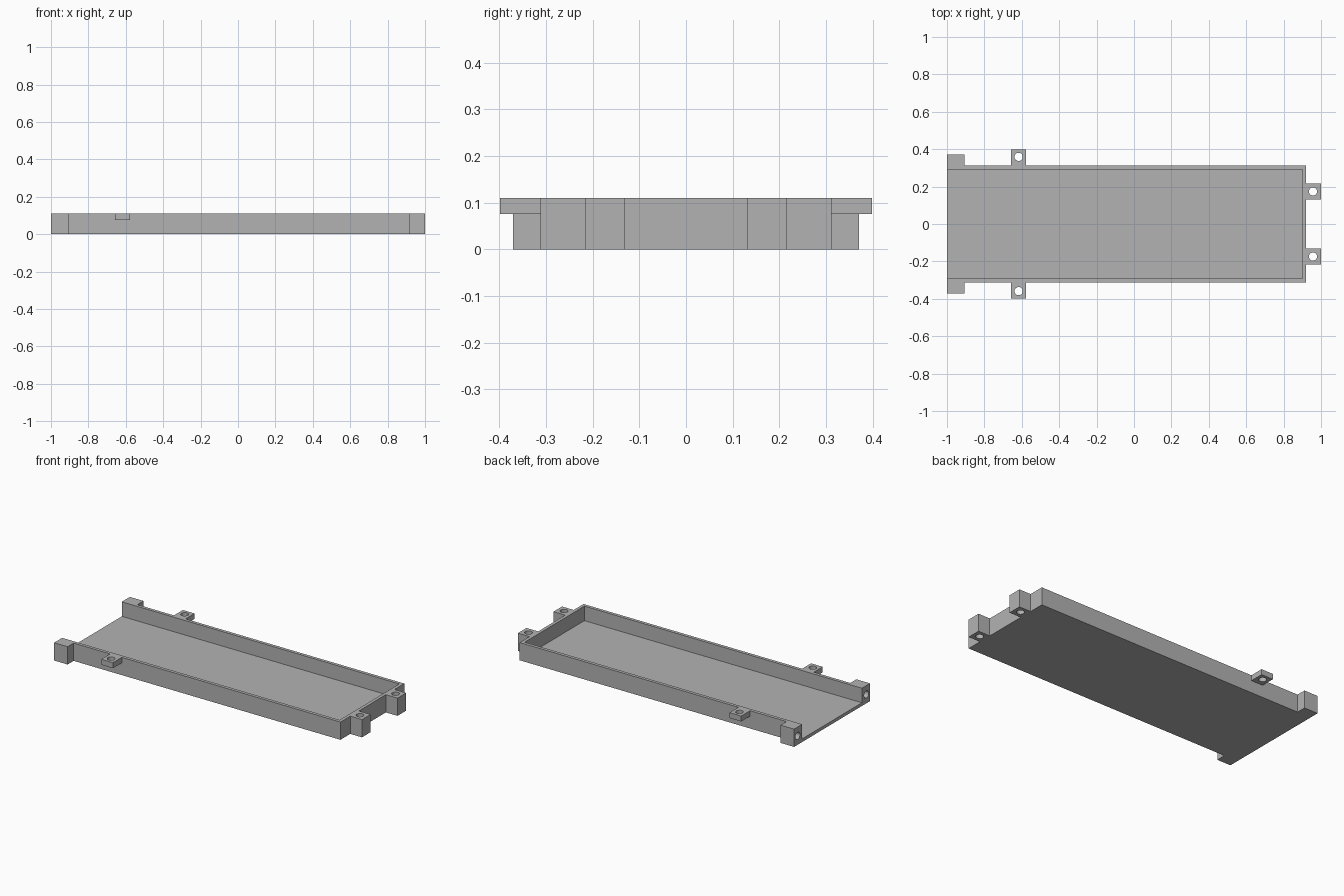
import bpy
import math

# Remove the default cube
cube = bpy.data.objects.get("Cube")
if cube:
    bpy.data.objects.remove(cube, do_unlink=True)

HEIGHT = 0.11
HALF_WIDTH = 0.312
WALL = 0.02
END = 0.92

grey = bpy.data.materials.new("plain_grey")
grey.use_nodes = True
colour = (0.45, 0.45, 0.45, 1)
grey.diffuse_color = colour
grey.node_tree.nodes["Principled BSDF"].inputs["Base Color"].default_value = colour


def box(name, x, y, z):
    """Box spanning the (low, high) pairs x, y and z."""
    spans = [sorted(s) for s in (x, y, z)]
    bpy.ops.mesh.primitive_cube_add(size=1, location=[sum(s) / 2 for s in spans])
    ob = bpy.context.object
    ob.name = name
    ob.scale = [s[1] - s[0] for s in spans]
    bpy.ops.object.transform_apply(location=False, rotation=False, scale=True)
    ob.data.materials.append(grey)
    return ob


def cylinder(centre, length, along_x=False):
    turn = (0, math.pi / 2, 0) if along_x else (0, 0, 0)
    bpy.ops.mesh.primitive_cylinder_add(vertices=32, radius=0.022, depth=length,
                                        location=centre, rotation=turn)
    ob = bpy.context.object
    ob.data.materials.append(grey)
    return ob


def cut(ob, cutter):
    """Subtract the cutter from the part, then discard it."""
    mod = ob.modifiers.new("cut", 'BOOLEAN')
    mod.operation = 'DIFFERENCE'
    mod.solver = 'EXACT'
    mod.object = cutter
    bpy.ops.object.select_all(action='DESELECT')
    ob.select_set(True)
    bpy.context.view_layer.objects.active = ob
    bpy.ops.object.modifier_apply(modifier=mod.name)
    bpy.data.objects.remove(cutter, do_unlink=True)
    bpy.ops.object.shade_smooth_by_angle(angle=math.radians(30))


# Shallow tray, open at the top and at one end
tray = box("tray", (-1, END), (-HALF_WIDTH, HALF_WIDTH), (0, HEIGHT))
inner = HALF_WIDTH - WALL
cut(tray, box("cavity", (-1.1, END - WALL), (-inner, inner), (WALL, HEIGHT + 0.1)))

for side, label in ((1, "left"), (-1, "right")):
    # Corner block with a blind hole in its end face
    block = box("corner_block_" + label, (-1, -0.907),
                (side * HALF_WIDTH, side * 0.371), (0, HEIGHT))
    cut(block, cylinder((-1, side * 0.336, HEIGHT / 2), 0.15, along_x=True))

    # Thin side tab with a vertical screw hole
    tab = box("side_tab_" + label, (-0.657, -0.577),
              (side * HALF_WIDTH, side * 0.399), (0.076, HEIGHT))
    cut(tab, cylinder((-0.617, side * 0.359, HEIGHT), 0.3))

    # Full height end lug with a vertical screw hole
    lug = box("end_lug_" + label, (END, 1),
              (side * 0.132, side * 0.216), (0, HEIGHT))
    cut(lug, cylinder((0.957, side * 0.174, HEIGHT / 2), 0.3))
